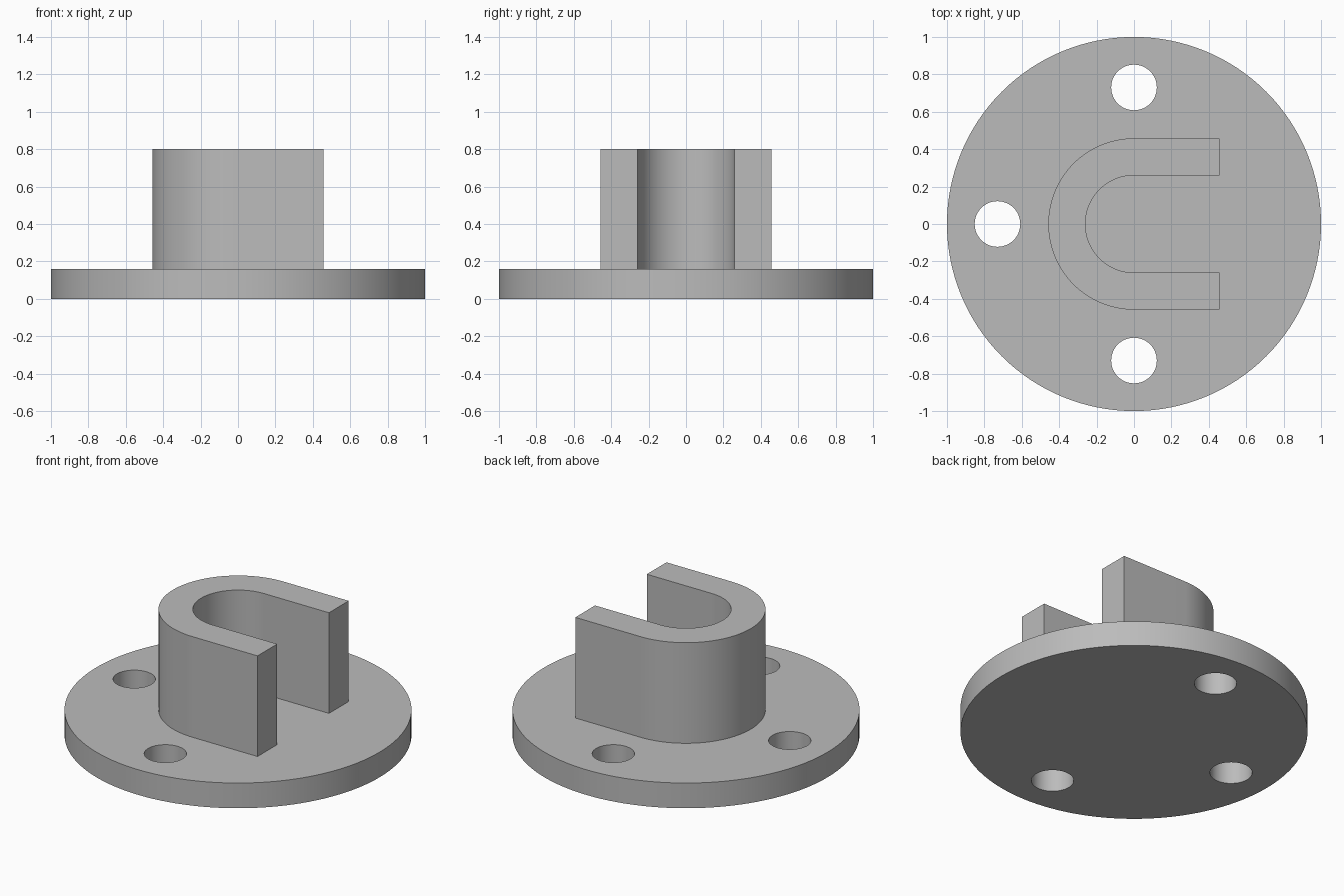
import bpy
import bmesh
from math import pi, sin, cos, radians

BASE_TOP, TOTAL_TOP = 0.16, 0.80

cube = bpy.data.objects.get("Cube")
if cube:
    bpy.data.objects.remove(cube, do_unlink=True)

grey = bpy.data.materials.new("plain grey")
grey.use_nodes = True
colour = (0.5, 0.5, 0.5, 1)
grey.diffuse_color = colour
grey.node_tree.nodes["Principled BSDF"].inputs["Base Color"].default_value = colour


def arc(radius, start, end, steps, cx=0, cy=0):
    """Points along an arc, both ends included."""
    angles = [start + (end - start) * i / steps for i in range(steps + 1)]
    return [(cx + radius * cos(a), cy + radius * sin(a)) for a in angles]


def extrude_profile(name, points, bottom, top):
    """Solid made by raising a flat outline from bottom to top."""
    bm = bmesh.new()
    face = bm.faces.new([bm.verts.new((x, y, bottom)) for x, y in points])
    raised = bmesh.ops.extrude_face_region(bm, geom=[face])["geom"]
    verts = [g for g in raised if isinstance(g, bmesh.types.BMVert)]
    bmesh.ops.translate(bm, verts=verts, vec=(0, 0, top - bottom))
    bmesh.ops.recalc_face_normals(bm, faces=bm.faces)
    mesh = bpy.data.meshes.new(name)
    bm.to_mesh(mesh)
    bm.free()
    mesh.materials.append(grey)
    obj = bpy.data.objects.new(name, mesh)
    bpy.context.collection.objects.link(obj)
    return obj


def activate(obj):
    bpy.ops.object.select_all(action="DESELECT")
    obj.select_set(True)
    bpy.context.view_layer.objects.active = obj


# Round base flange
flange = extrude_profile("base_flange", arc(1, 0, 2 * pi, 128)[:-1], 0, BASE_TOP)

# Three bolt holes: back, right and front
for angle in (pi / 2, pi, 3 * pi / 2):
    cx, cy = 0.73 * cos(angle), 0.73 * sin(angle)
    circle = arc(0.122, 0, 2 * pi, 48, cx, cy)[:-1]
    cutter = extrude_profile("hole_cutter", circle, -0.1, BASE_TOP + 0.1)
    cutter.hide_render = True
    cut = flange.modifiers.new("bolt_hole", "BOOLEAN")
    cut.operation = "DIFFERENCE"
    cut.solver = "EXACT"
    cut.object = cutter
    activate(flange)
    bpy.ops.object.modifier_apply(modifier=cut.name)
    bpy.data.objects.remove(cutter, do_unlink=True)

# U-shaped wall, open towards +x
outer, inner, end = 0.458, 0.26, 0.458
outline = [(end, outer)] + arc(outer, pi / 2, 3 * pi / 2, 64) + [(end, -outer)]
outline += [(end, -inner)] + arc(inner, 3 * pi / 2, pi / 2, 64) + [(end, inner)]
wall = extrude_profile("u_shaped_wall", outline, BASE_TOP, TOTAL_TOP)

for part in (flange, wall):
    activate(part)
    bpy.ops.object.shade_smooth_by_angle(angle=radians(30))
